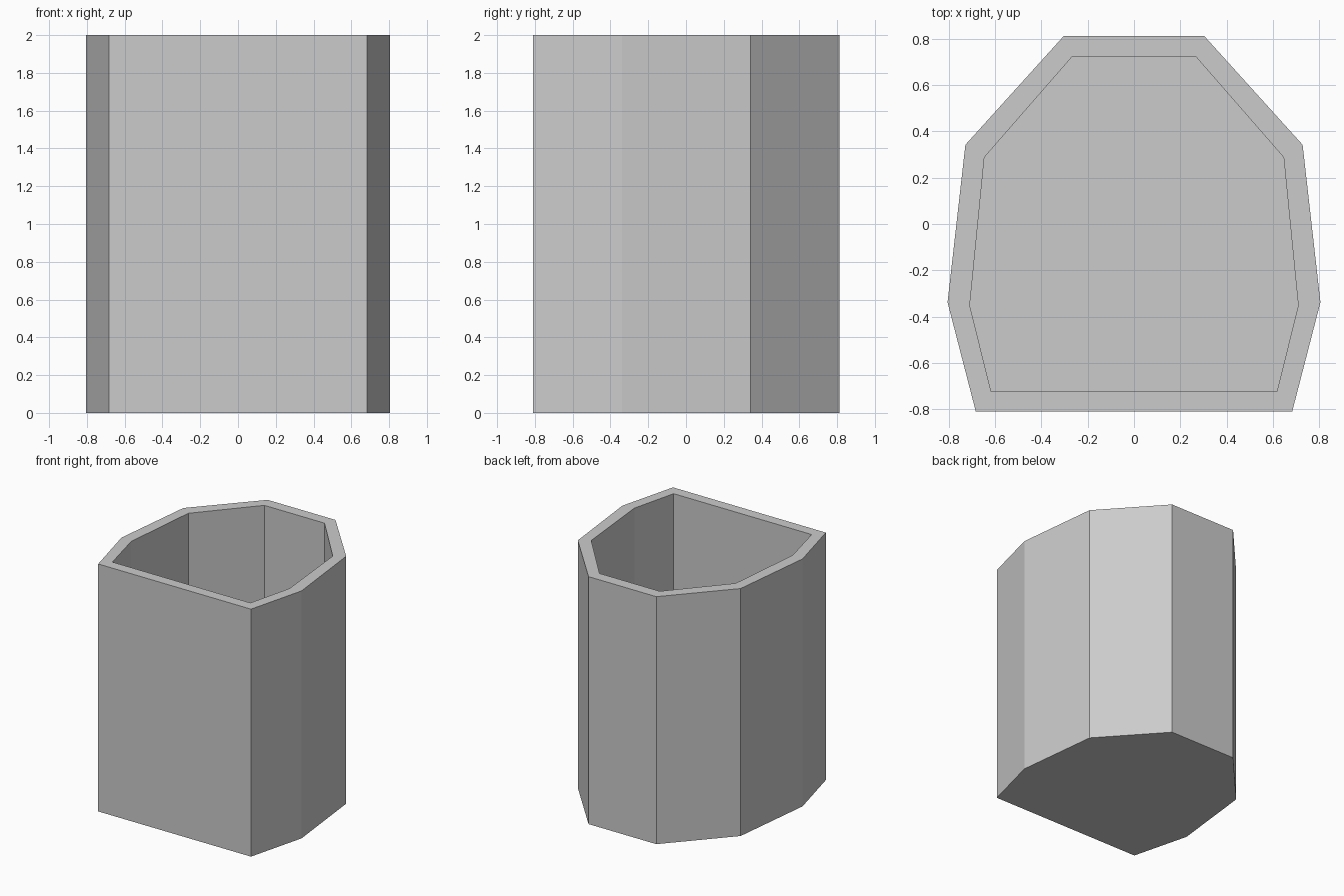
import bpy, bmesh

if "Cube" in bpy.data.objects:
    bpy.data.objects.remove(bpy.data.objects["Cube"])

# Right half of the outer and inner outlines, front to back
OUTER = [(0.683, -0.81), (0.805, -0.338), (0.728, 0.342), (0.303, 0.812)]
INNER = [(0.617, -0.723), (0.709, -0.352), (0.646, 0.288), (0.269, 0.72)]
HEIGHT, FLOOR = 2.0, 0.08

bm = bmesh.new()


def ring(half, z):
    outline = half + [(-x, y) for x, y in reversed(half)]
    return [bm.verts.new((x, y, z)) for x, y in outline]


def bridge(a, b):
    n = len(a)
    for i in range(n):
        j = (i + 1) % n
        bm.faces.new((a[i], a[j], b[j], b[i]))


# Outer wall, rim, inner wall
rings = [ring(OUTER, 0), ring(OUTER, HEIGHT), ring(INNER, HEIGHT), ring(INNER, FLOOR)]
for a, b in zip(rings, rings[1:]):
    bridge(a, b)

# Underside and inside floor
bm.faces.new(list(reversed(rings[0])))
bm.faces.new(rings[-1])
bmesh.ops.recalc_face_normals(bm, faces=bm.faces[:])

mesh = bpy.data.meshes.new("faceted_cup")
bm.to_mesh(mesh)
bm.free()
bpy.context.collection.objects.link(bpy.data.objects.new("faceted_cup", mesh))
